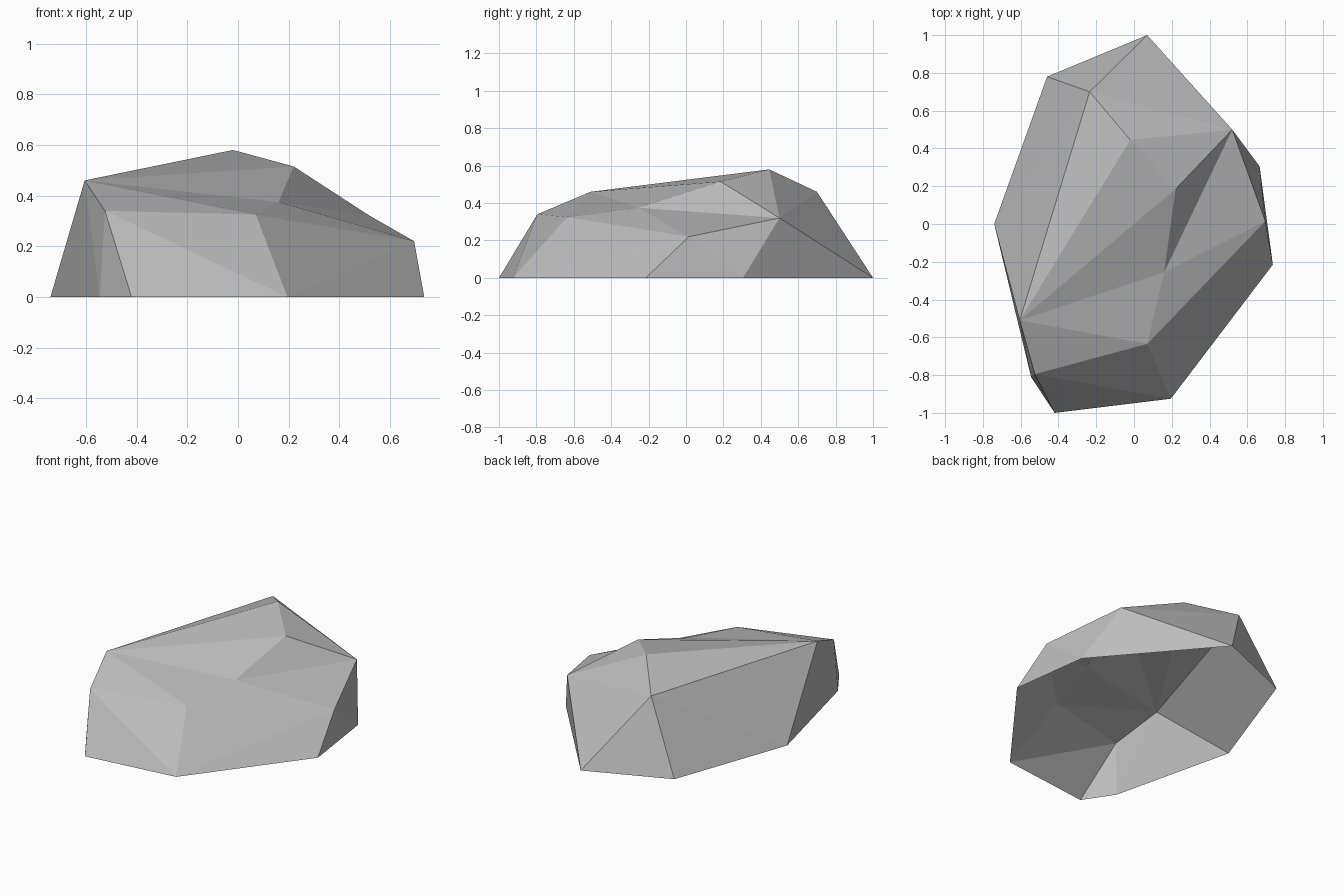
import bpy
import bmesh

cube = bpy.data.objects.get("Cube")
if cube:
    bpy.data.objects.remove(cube, do_unlink=True)


def flat_material(name, rgb):
    mat = bpy.data.materials.new(name)
    mat.use_nodes = True
    colour = (*rgb, 1.0)
    mat.diffuse_color = colour
    mat.node_tree.nodes["Principled BSDF"].inputs["Base Color"].default_value = colour
    return mat


# Footprint of the boulder on the ground, counterclockwise from the back
footprint = {
    "a": (0.07, 1.0), "b": (-0.46, 0.78), "c": (-0.74, 0.0), "d": (-0.545, -0.81),
    "e": (-0.42, -1.0), "f": (0.195, -0.925), "g": (0.735, -0.215), "h": (0.665, 0.305),
}

# Chiselled corners of the shoulder and crown
corners = {
    "P": (-0.605, -0.51, 0.46),   # right shoulder
    "Q": (-0.525, -0.795, 0.34),  # front right
    "R": (0.07, -0.635, 0.325),   # front left
    "S": (0.695, 0.015, 0.22),    # left shoulder
    "T": (0.52, 0.50, 0.32),      # back left
    "U": (0.22, 0.185, 0.515),    # lip above the hollow
    "V": (0.16, -0.255, 0.375),   # bottom of the hollow
    "W": (-0.02, 0.445, 0.58),    # summit
    "X": (-0.235, 0.70, 0.46),    # back shoulder
}

# Facets, each wound counterclockwise from outside; the underside stays open
side_facets = "abX bcX cPX cdP dQP deQ efQ fRQ fSR fgS ghS hTS haT aXT"
crown_facets = "QRP RVP RSV STV TUV TWU TXW XPW PUW PVU"

bm = bmesh.new()
verts = {key: bm.verts.new((x, y, 0)) for key, (x, y) in footprint.items()}
verts.update({key: bm.verts.new(point) for key, point in corners.items()})
for facet in (side_facets + " " + crown_facets).split():
    bm.faces.new([verts[key] for key in facet]).smooth = False

mesh = bpy.data.meshes.new("boulder")
bm.to_mesh(mesh)
bm.free()
mesh.materials.append(flat_material("stone grey", (0.5, 0.5, 0.5)))
boulder = bpy.data.objects.new("boulder", mesh)
bpy.context.collection.objects.link(boulder)
